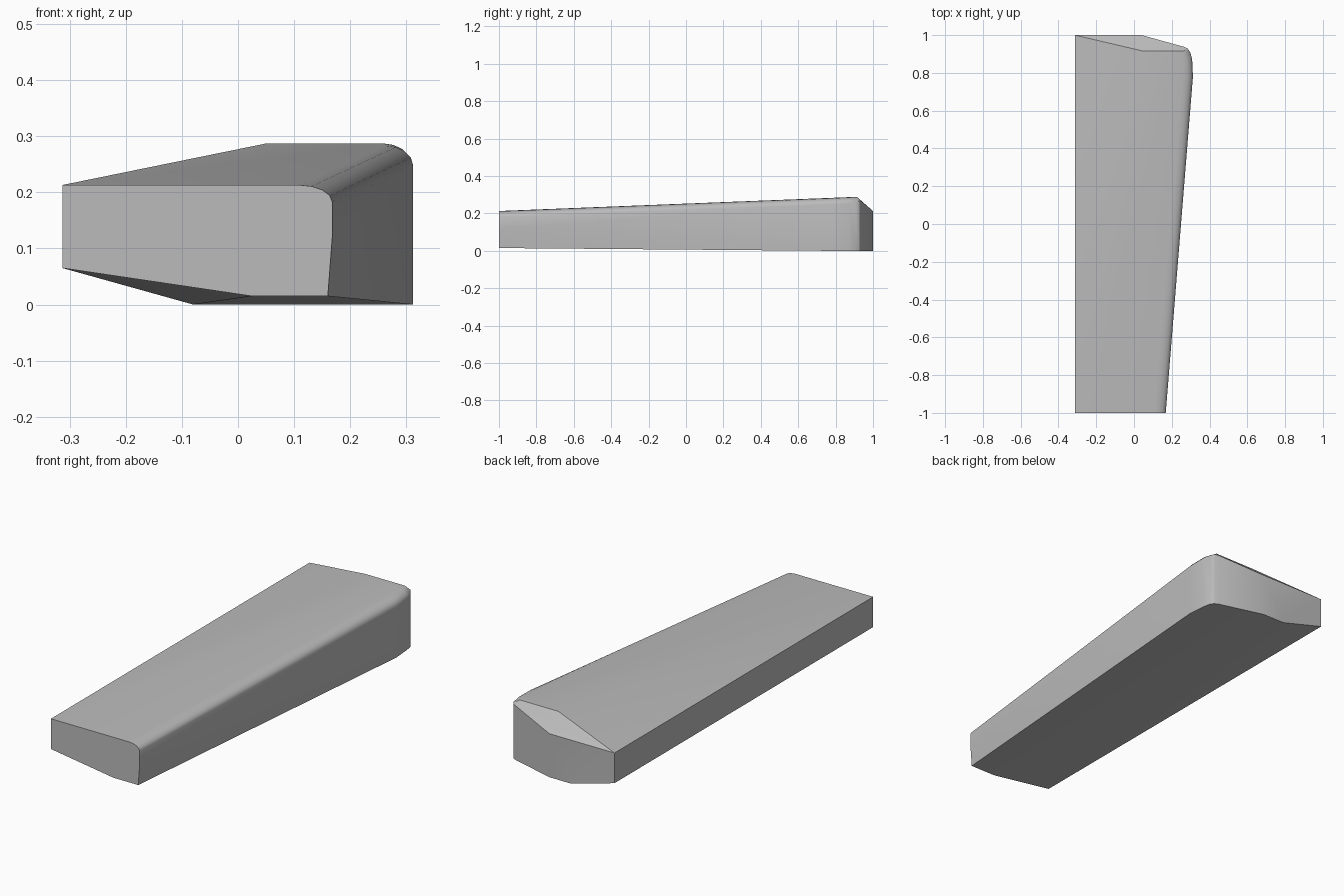
import bpy, bmesh, math

cube = bpy.data.objects.get("Cube")
if cube:
    bpy.data.objects.remove(cube, do_unlink=True)

grey = bpy.data.materials.new("plain grey")
grey.use_nodes = True
colour = (0.5, 0.5, 0.5, 1)
grey.diffuse_color = colour
grey.node_tree.nodes["Principled BSDF"].inputs["Base Color"].default_value = colour

STEPS = 4
LEFT = -0.313


def rounded_corner(y, right, top, rx, rz):
    """Quarter-ellipse points for the rounded upper right edge."""
    angles = [math.pi / 2 * i / STEPS for i in range(STEPS + 1)]
    return [(right - rx + rx * math.cos(a), y, top - rz + rz * math.sin(a))
            for a in angles]


# Flat front end
points = [(LEFT, -1, 0.065), (LEFT, -1, 0.213), (0.025, -1, 0.015),
          (0.16, -1, 0.015), (0.168, -1, 0.12)]
points += rounded_corner(-1, 0.168, 0.213, 0.06, 0.03)

# Raised rear top with its rounded right edge
points += rounded_corner(0.78, 0.312, 0.283, 0.05, 0.035)
points += rounded_corner(0.87, 0.308, 0.287, 0.05, 0.035)
points += [(0.05, 0.8, 0.283), (0.05, 0.915, 0.287), (0.26, 0.915, 0.287)]

# Flat back end and its thin left side
points += [(LEFT, 1, 0.065), (LEFT, 1, 0.213), (0.04, 1, 0.213),
           (0.04, 1, 0), (-0.08, 1, 0), (-0.05, 0.8, 0)]

# Slanted back corner, rounded in plan
for x, y, z in [(0.265, 0.938, 0.265), (0.285, 0.928, 0.268),
                (0.298, 0.908, 0.265), (0.304, 0.875, 0.262),
                (0.312, 0.78, 0.248)]:
    points += [(x, y, 0), (x, y, z)]

# Skin the convex wedge and merge its flat faces
bm = bmesh.new()
for p in points:
    bm.verts.new(p)
hull = bmesh.ops.convex_hull(bm, input=bm.verts[:])
loose = {g for g in hull["geom_interior"] + hull["geom_unused"]
         if isinstance(g, bmesh.types.BMVert)}
bmesh.ops.delete(bm, geom=list(loose), context="VERTS")
bmesh.ops.dissolve_limit(bm, angle_limit=math.radians(0.5),
                         verts=bm.verts[:], edges=bm.edges[:])
bmesh.ops.recalc_face_normals(bm, faces=bm.faces[:])
mesh = bpy.data.meshes.new("wedge_body")
bm.to_mesh(mesh)
bm.free()
mesh.materials.append(grey)
body = bpy.data.objects.new("wedge_body", mesh)
bpy.context.collection.objects.link(body)

bpy.context.view_layer.objects.active = body
body.select_set(True)
bpy.ops.object.shade_smooth_by_angle(angle=math.radians(28))
